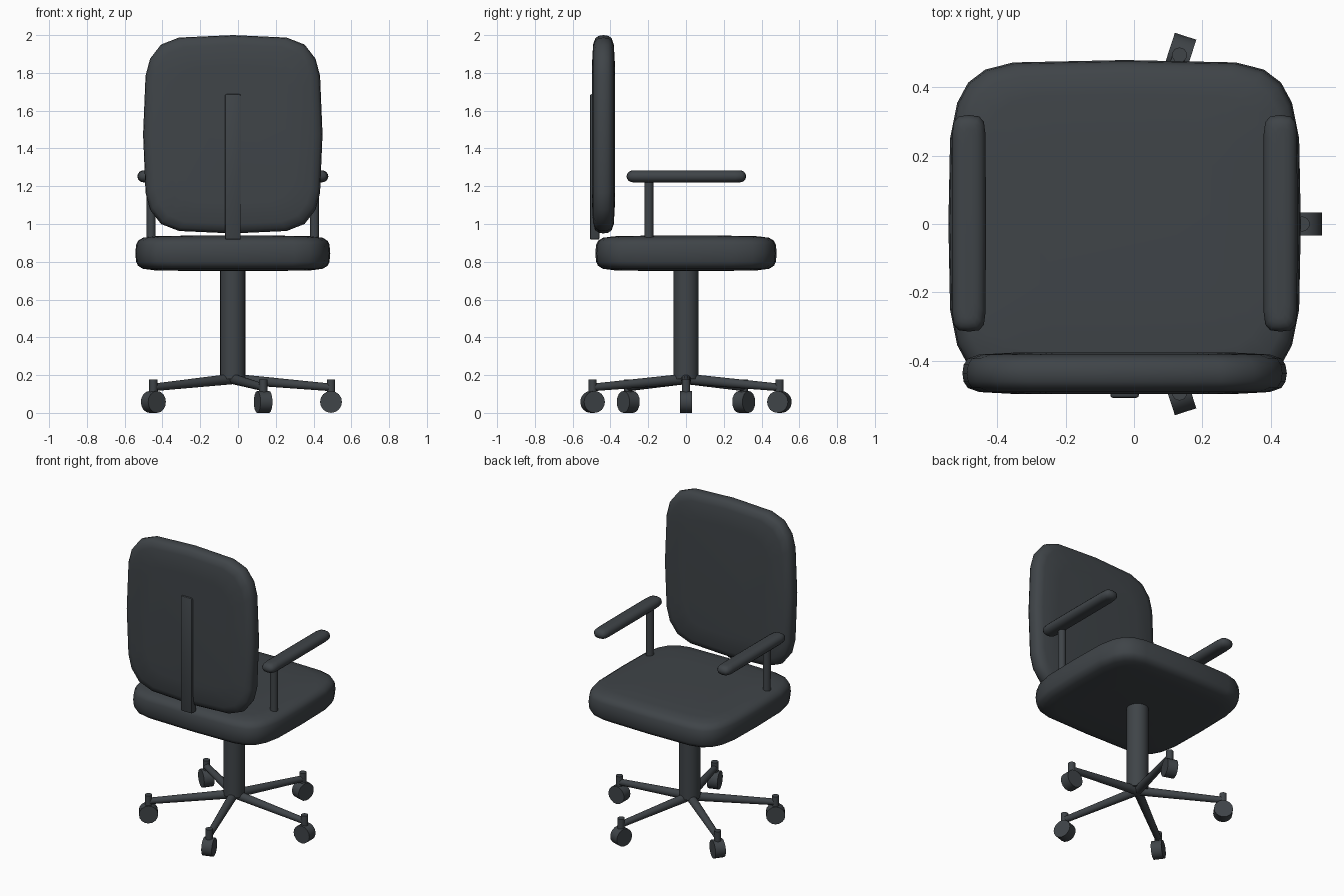
import bpy, bmesh, math
from mathutils import Vector

if "Cube" in bpy.data.objects:
    bpy.data.objects.remove(bpy.data.objects["Cube"])

CX = -0.0275  # sideways centre of the chair body

mat = bpy.data.materials.new("charcoal")
mat.diffuse_color = (0.05, 0.058, 0.065, 1)
mat.use_nodes = True
mat.node_tree.nodes["Principled BSDF"].inputs["Base Color"].default_value = mat.diffuse_color


def finish(name, bm, angle=None):
    bmesh.ops.recalc_face_normals(bm, faces=bm.faces)
    me = bpy.data.meshes.new(name)
    bm.to_mesh(me)
    bm.free()
    me.materials.append(mat)
    ob = bpy.data.objects.new(name, me)
    bpy.context.collection.objects.link(ob)
    bpy.ops.object.select_all(action='DESELECT')
    ob.select_set(True)
    bpy.context.view_layer.objects.active = ob
    if angle is None:
        bpy.ops.object.shade_smooth()
    else:
        bpy.ops.object.shade_smooth_by_angle(angle=math.radians(angle))
    return ob


def cushion(name, centre, quarter, rim, upright=False):
    """Mirror a quarter outline into a loop and stack inset rings of it."""
    q = quarter
    loop = q + [(-u, v) for u, v in q[-2::-1]]
    loop += [(-u, -v) for u, v in q[1:]] + [(u, -v) for u, v in q[-2:0:-1]]
    hu, hv = q[0][0], q[-1][1]
    levels = [(i, -w) for i, w in rim[:0:-1]] + rim
    bm = bmesh.new()
    rings = []
    for inset, w in levels:
        ring = []
        for u, v in loop:
            a, b = u * (1 - inset / hu), v * (1 - inset / hv)
            p = (a, w, b) if upright else (a, b, w)
            ring.append(bm.verts.new(Vector(p) + Vector(centre)))
        rings.append(ring)
    n = len(loop)
    for r, s in zip(rings, rings[1:]):
        for i in range(n):
            bm.faces.new((r[i], r[(i + 1) % n], s[(i + 1) % n], s[i]))
    bm.faces.new(rings[0])
    bm.faces.new(rings[-1])
    return finish(name, bm)


def rod(name, a, b, r1, r2=None, sides=16):
    a, b = Vector(a), Vector(b)
    d = b - a
    bm = bmesh.new()
    bmesh.ops.create_cone(bm, cap_ends=True, segments=sides, radius1=r1,
                          radius2=r1 if r2 is None else r2, depth=d.length)
    m = d.to_track_quat('Z', 'Y').to_matrix().to_4x4()
    m.translation = (a + b) / 2
    bm.transform(m)
    return finish(name, bm, 40)


# Seat
cushion("seat", (CX, 0, 0.845),
        [(.516, 0), (.511, .25), (.490, .355), (.458, .414), (.408, .452), (.326, .473), (0, .48)],
        [(0, 0), (.004, .045), (.014, .066), (.04, .082), (.10, .090), (.25, .093)])

# Backrest
cushion("backrest", (CX, -0.437, 1.475),
        [(.475, 0), (.462, .31), (.438, .40), (.38, .475), (.285, .512), (0, .525)],
        [(0, 0), (.004, .025), (.016, .043), (.05, .055), (.16, .061)], upright=True)

# Backrest support bar
bm = bmesh.new()
bmesh.ops.create_cube(bm, size=1)
for v in bm.verts:
    v.co = Vector((CX + v.co.x * 0.084, -0.484 + v.co.y * 0.05, 1.302 + v.co.z * 0.77))
bmesh.ops.bevel(bm, geom=bm.edges[:], offset=0.008, segments=2, profile=0.5, affect='EDGES')
finish("backrest_support", bm, 40)

# Armrests
for side, s in (("left", -1), ("right", 1)):
    cushion(side + "_armrest_pad", (CX + s * 0.456, 0.002, 1.252),
            [(.05, 0), (.049, .26), (.044, .297), (.03, .313), (0, .317)],
            [(0, 0), (.004, .014), (.012, .024), (.024, .030), (.038, .032)])
    x = CX + s * 0.4325
    rod(side + "_armrest_post", (x, -0.197, 0.90), (x, -0.197, 1.235), 0.024)

# Central column
rod("column", (CX, 0, 0.18), (CX, 0, 0.80), 0.0665, sides=24)

# Five star legs with casters
for k in range(5):
    t = math.radians(72 * k)
    out = Vector((math.cos(t), math.sin(t), 0))
    side = Vector((-math.sin(t), math.cos(t), 0))
    end = Vector((CX, 0, 0)) + out * 0.52
    up = Vector((0, 0, 1))
    rod(f"base_leg_{k+1}", (CX, 0, 0.18), end + up * 0.135, 0.028, 0.02)
    rod(f"caster_stem_{k+1}", end + up * 0.07, end + up * 0.178, 0.022)
    hub = end + up * 0.058
    rod(f"caster_wheel_{k+1}", hub - side * 0.033, hub + side * 0.033, 0.058)
